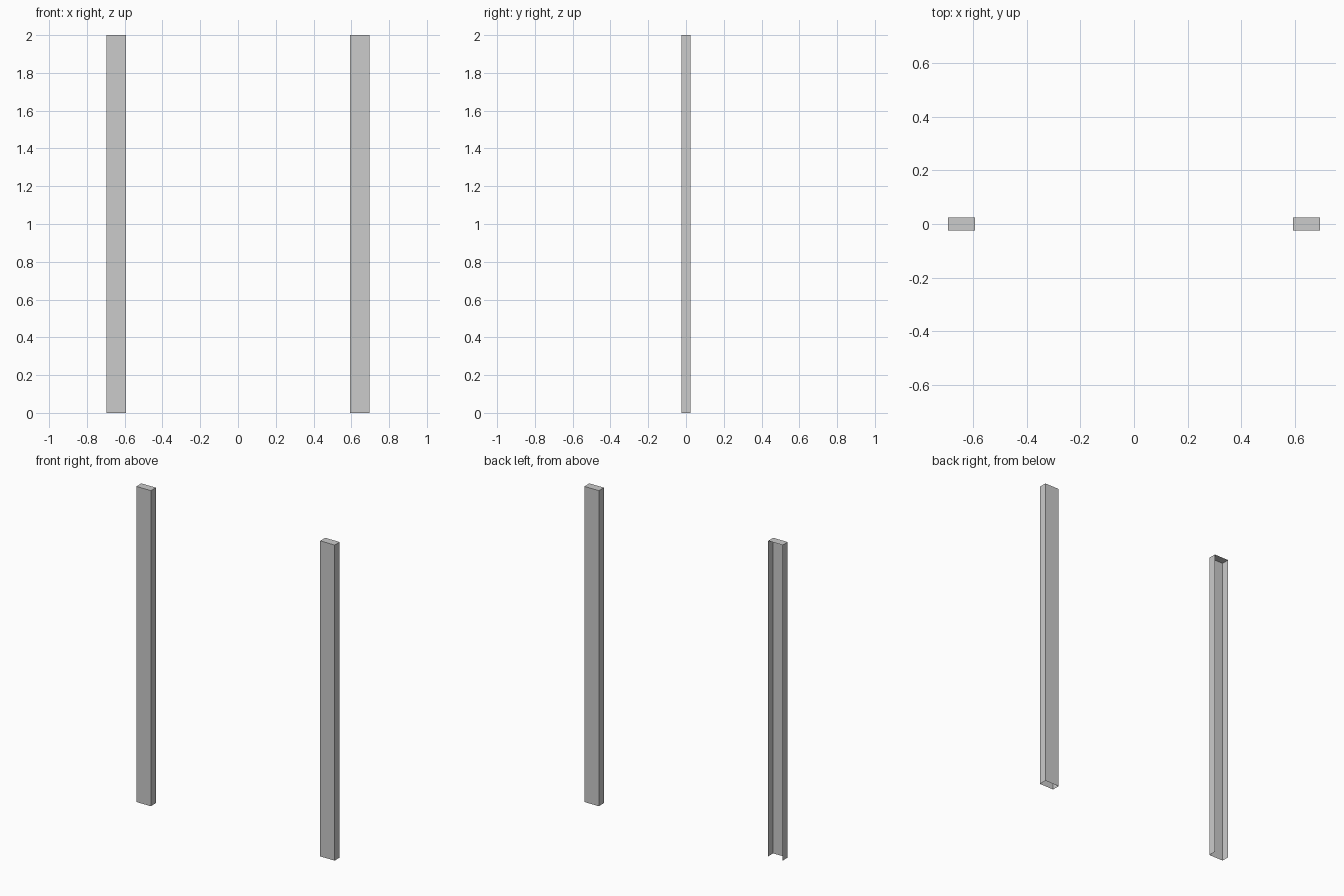
import bpy, bmesh
from mathutils import Matrix

if "Cube" in bpy.data.objects:
    bpy.data.objects.remove(bpy.data.objects["Cube"])

INNER, OUTER, DEPTH, HEIGHT = 0.594, 0.695, 0.05, 2.0


def post(name, side, open_back):
    """Thin-walled box post with an open foot, optionally open at the back."""
    bm = bmesh.new()
    centre = Matrix.Translation((side * (INNER + OUTER) / 2, 0, HEIGHT / 2))
    size = Matrix.Diagonal((OUTER - INNER, DEPTH, HEIGHT, 1))
    bmesh.ops.create_cube(bm, size=1, matrix=centre @ size)
    bm.normal_update()
    gone = [f for f in bm.faces
            if f.normal.z < -0.5 or (open_back and f.normal.y > 0.5)]
    bmesh.ops.delete(bm, geom=gone, context='FACES')
    mesh = bpy.data.meshes.new(name)
    bm.to_mesh(mesh)
    bm.free()
    bpy.context.collection.objects.link(bpy.data.objects.new(name, mesh))


# Left post is a channel open to the back, right post is closed all round
post("left_post", -1, True)
post("right_post", 1, False)
